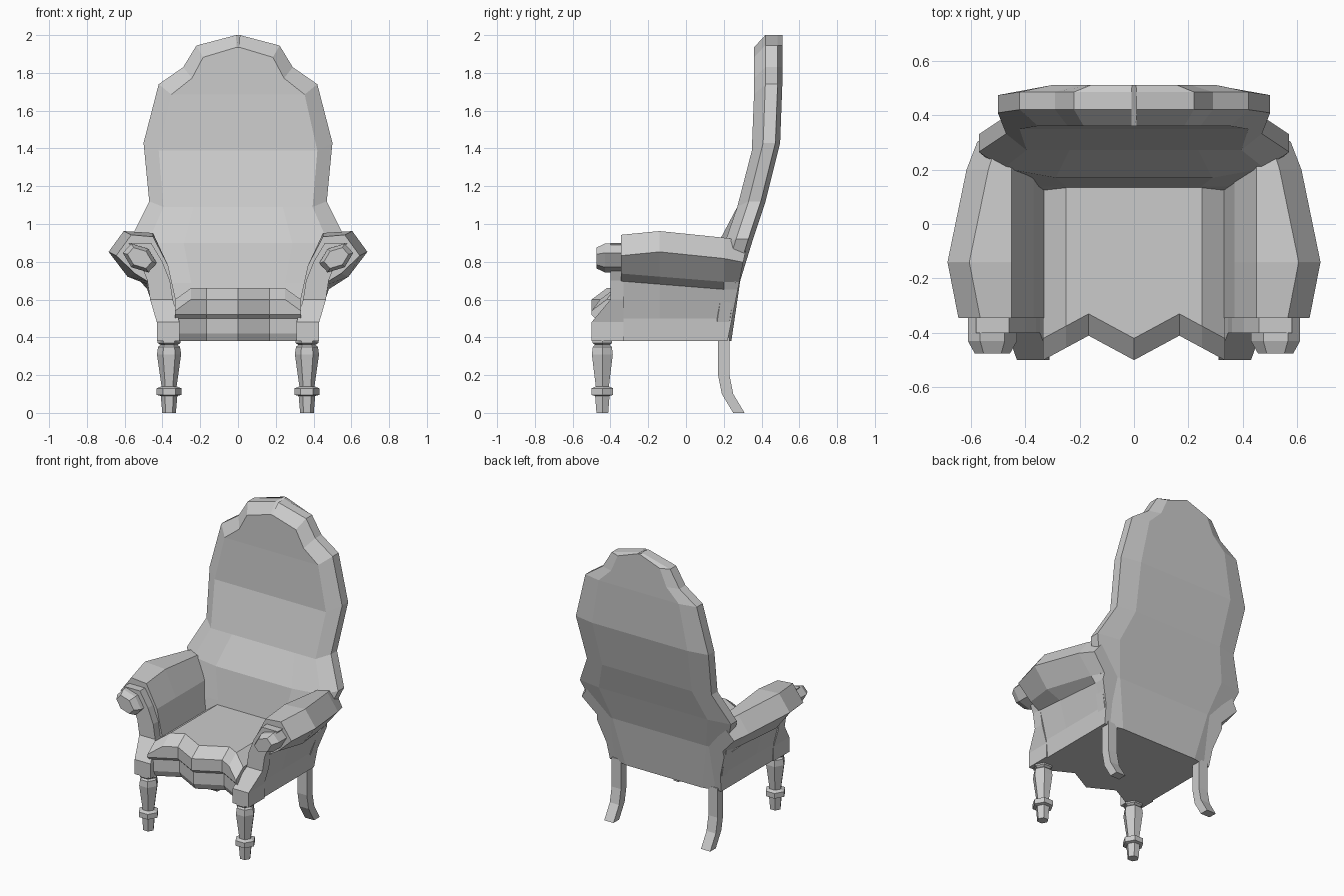
import bpy
import bmesh
from math import cos, sin, tau

cube = bpy.data.objects.get("Cube")
if cube:
    bpy.data.objects.remove(cube, do_unlink=True)

SEAT_BASE = 0.38
GREY = (0.6, 0.6, 0.6, 1)
upholstery = bpy.data.materials.new("soft grey")
upholstery.use_nodes = True
upholstery.diffuse_color = GREY
upholstery.node_tree.nodes["Principled BSDF"].inputs["Base Color"].default_value = GREY


def loft(name, rings):
    """Skin closed rings of equal length and cap both ends."""
    bm = bmesh.new()
    rows = [[bm.verts.new(point) for point in ring] for ring in rings]
    for lower, upper in zip(rows, rows[1:]):
        for i in range(len(lower)):
            bm.faces.new((lower[i - 1], lower[i], upper[i], upper[i - 1]))
    bm.faces.new(rows[0])
    bm.faces.new(rows[-1])
    bmesh.ops.recalc_face_normals(bm, faces=bm.faces)
    mesh = bpy.data.meshes.new(name)
    bm.to_mesh(mesh)
    bm.free()
    mesh.materials.append(upholstery)
    obj = bpy.data.objects.new(name, mesh)
    bpy.context.collection.objects.link(obj)


def pair(name, rings):
    """Loft a part on the left and its mirror image on the right."""
    loft("left_" + name, rings)
    loft("right_" + name, [mirrored(ring) for ring in rings])


def mirrored(points):
    return [(-x, y, z) for x, y, z in reversed(points)]


def rectangle(left, right, front, rear, z):
    return [(left, front, z), (right, front, z), (right, rear, z), (left, rear, z)]


def hexagon(radius):
    return [(radius * cos(i * tau / 6), radius * sin(i * tau / 6)) for i in range(6)]


def backrest_ring(z, width):
    """Flat rear, thin rim and a raised front pad, leaning back with height."""
    rise = min((z - SEAT_BASE) / 1.2, 1)
    rear = 0.24 + 0.27 * rise * rise * (3 - 2 * rise)
    pad_width = width * 0.84
    pad_z = z - 0.04 * (z - SEAT_BASE)
    pad = rear - 0.15
    bulge = max(width - 0.5, 0) / 2
    side = [(width * 0.72, rear, z),
            (width, rear - 0.025, z),
            (width, rear - 0.09, z),
            (pad_width, pad, pad_z),
            (pad_width * 0.6, pad - bulge, pad_z)]
    return side + mirrored(side)


def seat_section(i):
    """Slice of the cushion and its apron, with a serpentine front."""
    x = i / 12
    front = -0.455 - 0.045 * cos(i * tau / 4)
    top = 0.6 if abs(i) == 4 else 0.66
    section = [(0.2, SEAT_BASE), (front + 0.04, SEAT_BASE), (front + 0.02, 0.42),
               (front + 0.02, 0.5), (front, 0.52), (front, top - 0.06),
               (front + 0.08, top), (0.2, top)]
    return [(x, y, z) for y, z in section]


def arm_section(y, reach, lean):
    """Upright side panel swelling into a roll, the rear end leaning back."""
    top = 0.62 + reach / 2
    under = 0.71 - 0.08 * y
    section = [(0.33, SEAT_BASE), (0.33, 0.6), (0.37, 0.78), (0.45, top - 0.01),
               (reach - 0.08, top), (reach, top - 0.11), (reach - 0.1, under),
               (0.48, under - 0.04), (0.43, 0.5), (0.42, SEAT_BASE)]
    return [(x, y + lean * (z - SEAT_BASE), z) for x, z in section]


# Shield-shaped backrest, from height and half width
outline = [(SEAT_BASE, 0.4), (0.7, 0.49), (0.92, 0.57), (1.12, 0.47), (1.43, 0.5),
           (1.74, 0.42), (1.83, 0.29), (1.945, 0.22), (2, 0.01)]
loft("backrest", [backrest_ring(z, width) for z, width in outline])

# Seat cushion
loft("seat", [seat_section(i) for i in range(-4, 5)])

# Rolled arms, from depth, reach and rear lean
stations = [(-0.345, 0.645, 0), (-0.14, 0.685, 0), (0.2, 0.615, 0), (0.22, 0.575, 0.2)]
pair("arm", [arm_section(*station) for station in stations])

# Curved front arm posts, from height and inner side
post = [(SEAT_BASE, 0.31), (0.48, 0.31), (0.6, 0.345), (0.7, 0.36), (0.8, 0.4), (0.9, 0.46)]
pair("arm_post", [rectangle(inner, inner + 0.12, -0.5 if z < 0.5 else -0.4, -0.33, z)
                  for z, inner in post])

# Tilted scroll blocks on the arm fronts
pair("arm_scroll", [[(0.52 + x, y, 0.82 + 0.8 * z + 0.3 * x) for x, z in hexagon(radius)]
                    for y, radius in [(-0.33, 0.09), (-0.43, 0.09), (-0.475, 0.065)]])

# Turned front legs, from height and radius
turning = [(0, 0.036), (0.09, 0.044), (0.095, 0.066), (0.13, 0.066), (0.14, 0.04),
           (0.31, 0.064), (0.35, 0.058), (0.36, 0.045), (0.37, 0.06), (0.39, 0.06)]
pair("front_leg", [[(0.365 + x, y - 0.443, z) for x, y in hexagon(radius)]
                   for z, radius in turning])

# Rear legs, sweeping backwards towards the floor
rear_leg = []
for z in (0, 0.1, 0.2, 0.4):
    front = 0.17 + 2 * max(0.2 - z, 0) ** 2
    rear_leg.append(rectangle(0.33, 0.4, front, front + 0.06, z))
pair("rear_leg", rear_leg)
